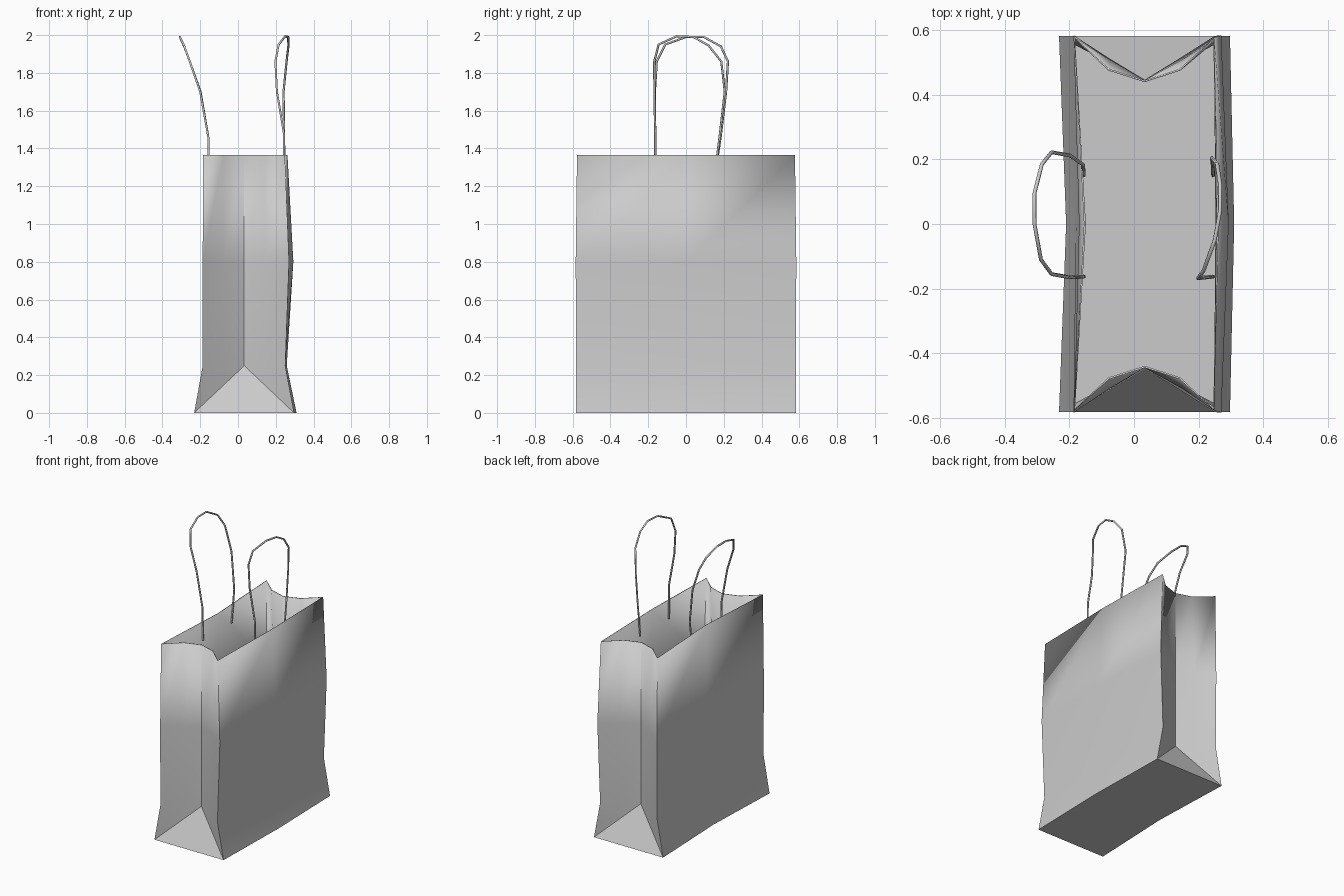
import bpy, bmesh

if "Cube" in bpy.data.objects:
    bpy.data.objects.remove(bpy.data.objects["Cube"])

# Paper bag body: horizontal rings of
# (z, left mid x, left corner x, right corner x, right mid x, corner y, fold y, mid-gusset y)
RINGS = [
    (0.25, -0.180, -0.187, 0.250, 0.258, 0.582, 0.447, 0.513),
    (0.80, -0.170, -0.187, 0.270, 0.293, 0.584, 0.445, 0.510),
    (1.365, -0.155, -0.185, 0.248, 0.262, 0.577, 0.445, 0.480),
]
FOLD_X = 0.033

bm = bmesh.new()


def ring(z, lm, lc, rc, rm, cy, fy, gy):
    gl, gr = (lc + FOLD_X) / 2, (rc + FOLD_X) / 2
    front = [(lc, -cy), (gl, -gy), (FOLD_X, -fy), (gr, -gy), (rc, -cy)]
    back = [(x, -y) for x, y in reversed(front)]
    pts = [(lm, 0)] + front + [(rm, 0)] + back
    return [bm.verts.new((x, y, z)) for x, y in pts]


rings = [ring(*r) for r in RINGS]
for a, b in zip(rings, rings[1:]):
    for i in range(12):
        j = (i + 1) % 12
        bm.faces.new((a[i], a[j], b[j], b[i]))

# Flat base and the folded triangles rising to each gusset
base = [bm.verts.new((x, y, 0)) for x, y in
        [(-0.210, 0), (-0.232, -0.582), (0.297, -0.582),
         (0.310, 0), (0.297, 0.582), (-0.232, 0.582)]]
bm.faces.new((base[0], base[3], base[2], base[1]))
bm.faces.new((base[0], base[5], base[4], base[3]))
r = rings[0]
lm, fl, fr, rm, br, bl = base
for c1, c2, s, m1, m2 in ((fl, fr, 1, lm, rm), (br, bl, 7, rm, lm)):
    bm.faces.new((m1, c1, r[s], r[s - 1]))
    bm.faces.new((c1, r[s + 1], r[s]))
    bm.faces.new((c1, r[s + 2], r[s + 1]))
    bm.faces.new((c1, c2, r[s + 2]))
    bm.faces.new((c2, r[s + 3], r[s + 2]))
    bm.faces.new((c2, r[s + 4], r[s + 3]))
    bm.faces.new((c2, m2, r[(s + 5) % 12], r[s + 4]))
bmesh.ops.recalc_face_normals(bm, faces=bm.faces[:])
mesh = bpy.data.meshes.new("bag_body")
bm.to_mesh(mesh)
bm.free()
bag = bpy.data.objects.new("bag_body", mesh)
bpy.context.collection.objects.link(bag)
sol = bag.modifiers.new("paper_thickness", 'SOLIDIFY')
sol.thickness = 0.006
sol.offset = -1
bpy.context.view_layer.objects.active = bag
bag.select_set(True)
bpy.ops.object.shade_smooth_by_angle(angle=0.35)


# Cord handles, fixed inside the rim
def handle(name, pts):
    cu = bpy.data.curves.new(name, 'CURVE')
    cu.dimensions = '3D'
    cu.bevel_depth = 0.006
    cu.bevel_resolution = 1
    cu.use_fill_caps = True
    sp = cu.splines.new('POLY')
    sp.points.add(len(pts) - 1)
    for p, co in zip(sp.points, pts):
        p.co = (*co, 1)
    bpy.context.collection.objects.link(bpy.data.objects.new(name, cu))


handle("left_handle", [
    (-0.155, -0.163, 1.24), (-0.157, -0.163, 1.46), (-0.200, -0.165, 1.70),
    (-0.255, -0.155, 1.86), (-0.288, -0.110, 1.95), (-0.308, 0.000, 1.99),
    (-0.308, 0.095, 1.99), (-0.285, 0.185, 1.94), (-0.255, 0.222, 1.86),
    (-0.198, 0.212, 1.70), (-0.157, 0.183, 1.46), (-0.155, 0.150, 1.24)])
handle("right_handle", [
    (0.245, -0.163, 1.24), (0.243, -0.163, 1.48), (0.206, -0.167, 1.70),
    (0.198, -0.168, 1.86), (0.215, -0.145, 1.95), (0.250, -0.050, 1.994),
    (0.266, 0.040, 1.99), (0.267, 0.120, 1.945), (0.257, 0.187, 1.86),
    (0.241, 0.205, 1.70), (0.244, 0.180, 1.48), (0.245, 0.150, 1.24)])
